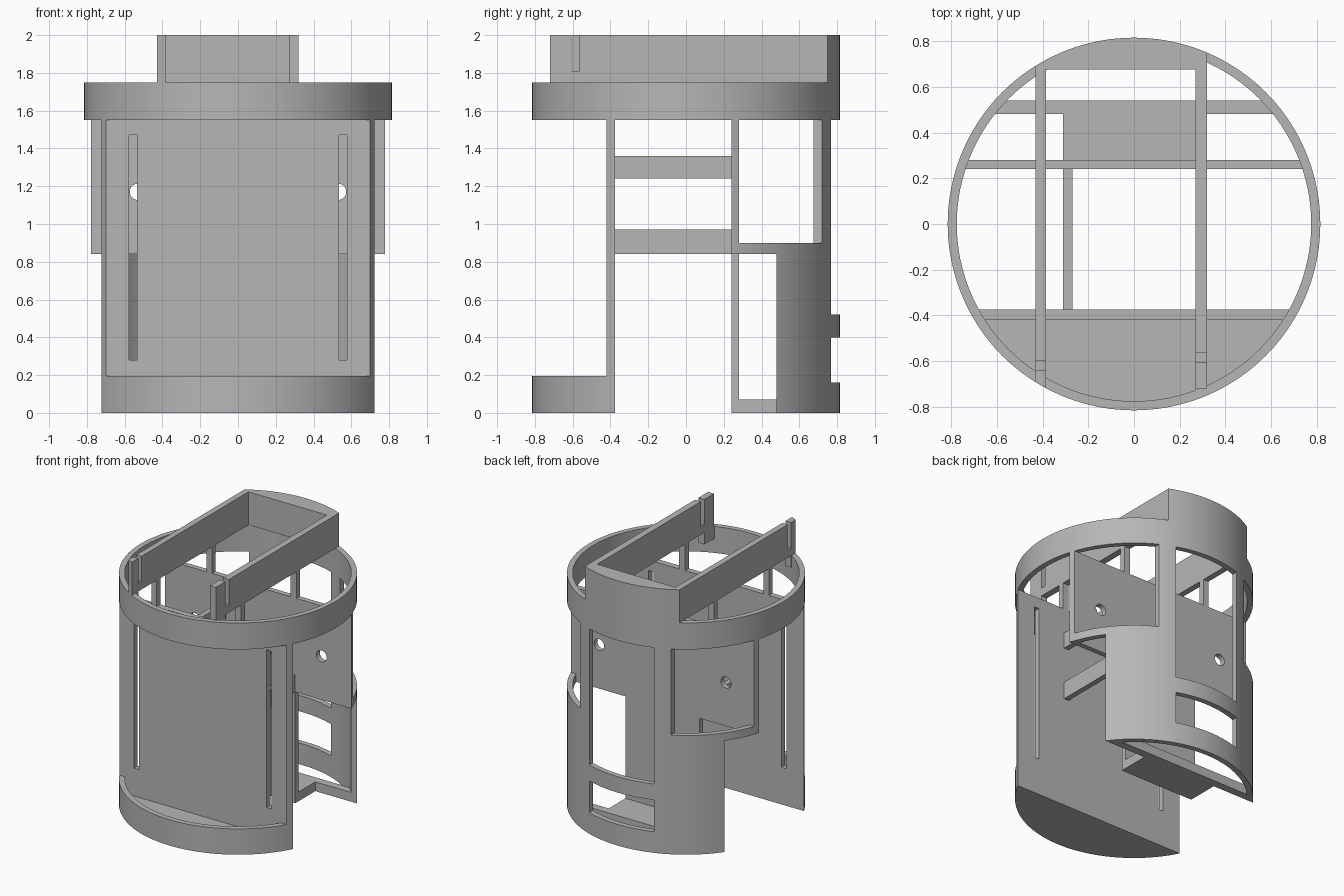
import bpy, bmesh, math

cube = bpy.data.objects.get("Cube")
if cube:
    bpy.data.objects.remove(cube, do_unlink=True)

R, INNER = 0.815, 0.775

grey = bpy.data.materials.new("plain grey")
grey.use_nodes = True
COLOUR = (0.47, 0.47, 0.47, 1)
grey.diffuse_color = COLOUR
grey.node_tree.nodes["Principled BSDF"].inputs["Base Color"].default_value = COLOUR


def finish(name, bm):
    mesh = bpy.data.meshes.new(name)
    bm.to_mesh(mesh)
    bm.free()
    mesh.materials.append(grey)
    ob = bpy.data.objects.new(name, mesh)
    bpy.context.collection.objects.link(ob)
    return ob


def box(name, x0, x1, y0, y1, z0, z1):
    bm = bmesh.new()
    bmesh.ops.create_cube(bm, size=1)
    for v in bm.verts:
        v.co = ((x0 + x1) / 2 + v.co.x * (x1 - x0),
                (y0 + y1) / 2 + v.co.y * (y1 - y0),
                (z0 + z1) / 2 + v.co.z * (z1 - z0))
    return finish(name, bm)


def disc(name, r, z0, z1, sides=96):
    bm = bmesh.new()
    bmesh.ops.create_cone(bm, cap_ends=True, segments=sides, radius1=r, radius2=r, depth=z1 - z0)
    bmesh.ops.translate(bm, verts=bm.verts, vec=(0, 0, (z0 + z1) / 2))
    return finish(name, bm)


def combine(ob, tool, operation="DIFFERENCE"):
    """Apply a boolean to the object and remove the tool."""
    mod = ob.modifiers.new("cut", "BOOLEAN")
    mod.object, mod.operation, mod.solver = tool, operation, "EXACT"
    graph = bpy.context.evaluated_depsgraph_get()
    mesh = bpy.data.meshes.new_from_object(ob.evaluated_get(graph))
    ob.modifiers.clear()
    ob.data = mesh
    bpy.data.objects.remove(tool, do_unlink=True)
    return ob


def cut_box(ob, *size):
    return combine(ob, box("cutter", *size))


def tube(name, z0, z1):
    return combine(disc(name, R, z0, z1), disc("cutter", INNER, z0 - 0.1, z1 + 0.1))


def round_slab(name, *size, r=R):
    """A box trimmed by the outer cylinder."""
    return combine(box(name, *size), disc("trimmer", r, -0.5, 2.5), "INTERSECT")


# Full upper ring
parts = [tube("upper_ring", 1.55, 1.75)]

# Curved back wall with its openings
wall = tube("back_wall", 0, 1.55)
cut_box(wall, -1, 1, -1, 0.24, -1, 2)
cut_box(wall, -1, 1, 0, 0.48, -1, 0.84)
for s in (-1, 1):
    a, b = sorted((s * 0.38, s))
    cut_box(wall, a, b, 0.2, 1, 0.90, 1.7)
for z0, z1 in ((0.16, 0.40), (0.52, 1.7)):
    cut_box(wall, -0.27, 0.27, 0.3, 1, z0, z1)
parts.append(wall)

# Front plate with two long slots
front = round_slab("front_plate", -1, 1, -0.42, -0.375, 0, 1.55)
for s in (-1, 1):
    cut_box(front, s * 0.555 - 0.021, s * 0.555 + 0.021, -0.6, -0.2, 0.28, 1.47)
parts.append(front)

# Front base: floor with a raised curved rim
base = round_slab("front_base", -1, 1, -1, -0.42, 0, 0.195)
combine(base, disc("cutter", INNER, 0.07, 1))
parts.append(base)

# Middle plate with two round holes, narrow below
middle = round_slab("middle_plate", -1, 1, 0.24, 0.28, 0, 1.55)
for s in (-1, 1):
    a, b = sorted((s * 0.31, s))
    cut_box(middle, a, b, 0, 0.5, -1, 0.84)
    hole = disc("cutter", 0.043, -0.2, 0.2, 32)
    hole.rotation_euler.x = math.pi / 2
    hole.location = (s * 0.53, 0.26, 1.17)
    combine(middle, hole)
parts.append(middle)

# Low shelf and cross beam at the rear
parts.append(box("rear_shelf", -0.31, 0.31, 0.28, 0.48, 0, 0.07))
parts.append(round_slab("rear_beam", -1, 1, 0.48, 0.54, 0, 0.07, r=0.80))

# Bars joining the front and middle plates
for side, x in (("right", -0.29), ("left", 0.29)):
    for level, z0, z1 in (("lower", 0.84, 0.97), ("upper", 1.24, 1.36)):
        parts.append(box(f"{side}_{level}_bar", x - 0.02, x + 0.02, -0.375, 0.24, z0, z1))

# Top tray: two slotted arms on legs, closed by a curved back block
for side, x0, x1, end, slit in (("right", -0.43, -0.385, -0.8, -0.62),
                                ("left", 0.27, 0.32, -0.72, -0.585)):
    arm = round_slab(f"{side}_tray_arm", x0, x1, end, 0.675, 1.75, 2)
    cut_box(arm, x0 - 0.1, x1 + 0.1, slit - 0.02, slit + 0.02, 1.81, 2.2)
    parts.append(arm)
    parts.append(round_slab(f"{side}_arm_peg", x0, x1, -0.8, slit - 0.02, 1.66, 1.75, r=0.79))
    for leg, y0, y1 in (("front", -0.42, -0.375), ("rear", 0.24, 0.28)):
        parts.append(box(f"{side}_{leg}_leg", x0, x1, y0, y1, 1.55, 1.75))
parts.append(round_slab("tray_back", -0.43, 0.32, 0.675, 1, 1.75, 2))

# Smooth the curved surfaces and keep the edges sharp
bpy.ops.object.select_all(action="DESELECT")
for ob in parts:
    ob.select_set(True)
bpy.context.view_layer.objects.active = parts[0]
bpy.ops.object.shade_smooth_by_angle(angle=math.radians(30))
